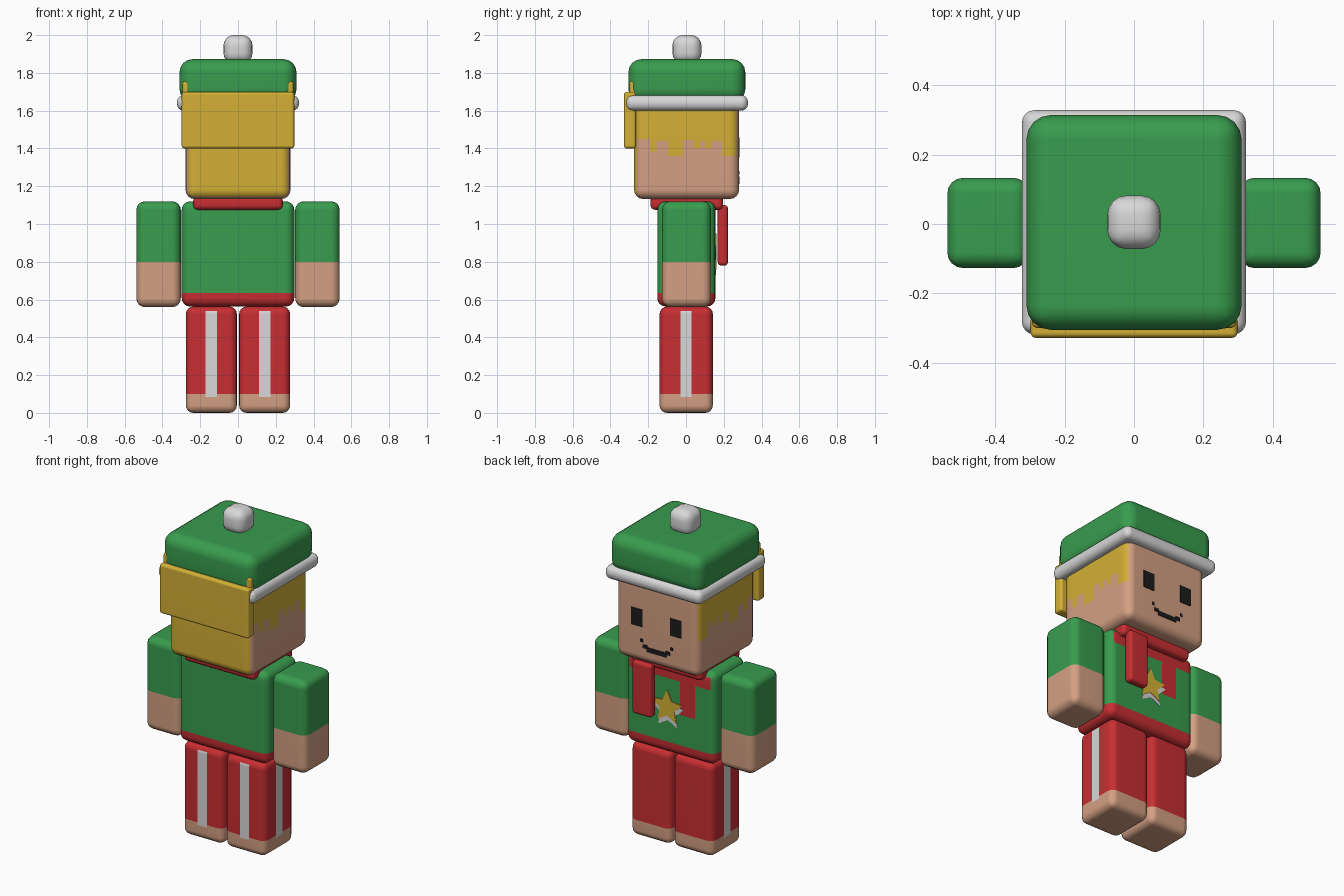
import bpy, bmesh, math
from mathutils import Vector

if "Cube" in bpy.data.objects:
    bpy.data.objects.remove(bpy.data.objects["Cube"], do_unlink=True)


def srgb(r, g, b):
    return tuple(((c / 255 + 0.055) / 1.055) ** 2.4 for c in (r, g, b)) + (1.0,)


def material(name, rgba):
    m = bpy.data.materials.new(name)
    m.use_nodes = True
    m.diffuse_color = rgba
    bsdf = next(n for n in m.node_tree.nodes if n.type == 'BSDF_PRINCIPLED')
    bsdf.inputs["Base Color"].default_value = rgba
    return m


GREEN = material("green cloth", srgb(56, 156, 78))
RED = material("red cloth", srgb(200, 46, 50))
SKIN = material("skin", srgb(212, 160, 131))
HAIR = material("blond hair", srgb(212, 176, 54))
WHITE = material("white trim", srgb(216, 216, 216))
BLACK = material("black", srgb(28, 28, 28))


def finish(name, bm, mats, smooth):
    bmesh.ops.recalc_face_normals(bm, faces=bm.faces)
    me = bpy.data.meshes.new(name)
    bm.to_mesh(me)
    bm.free()
    for m in mats:
        me.materials.append(m)
    ob = bpy.data.objects.new(name, me)
    bpy.context.scene.collection.objects.link(ob)
    if smooth:
        me.shade_smooth()
        ob.modifiers.new("even shading", 'WEIGHTED_NORMAL')
    return ob


def box(name, xs, ys, zs, radius, mats, cuts=(), rule=None):
    """Rounded box; cuts are (axis, positions), rule picks a material per face."""
    bm = bmesh.new()
    bmesh.ops.create_cube(bm, size=1)
    spans = (xs, ys, zs)
    for v in bm.verts:
        v.co = Vector([(a + b) / 2 + c * (b - a) for c, (a, b) in zip(v.co, spans)])
    bmesh.ops.bevel(bm, geom=bm.edges[:], offset=radius, segments=4,
                    profile=0.5, affect='EDGES', clamp_overlap=True)
    for axis, places in cuts:
        normal = Vector([float(i == axis) for i in range(3)])
        for p in places:
            bmesh.ops.bisect_plane(bm, geom=bm.verts[:] + bm.edges[:] + bm.faces[:],
                                   plane_co=normal * p, plane_no=normal, dist=1e-5)
    if rule:
        bm.normal_update()
        for f in bm.faces:
            f.material_index = rule(f.calc_center_median(), f.normal)
    return finish(name, bm, mats, True)


def plate(name, points, y, mat, thick=0.005):
    """Thin prism from an x-z outline, lying on a surface facing +y."""
    bm = bmesh.new()
    face = bm.faces.new([bm.verts.new((x, y - 0.002, z)) for x, z in points])
    out = bmesh.ops.extrude_face_region(bm, geom=[face])
    moved = [v for v in out["geom"] if isinstance(v, bmesh.types.BMVert)]
    bmesh.ops.translate(bm, verts=moved, vec=(0, thick, 0))
    return finish(name, bm, [mat], False)


def rect(x, z, w, h):
    return [(x - w / 2, z - h / 2), (x + w / 2, z - h / 2),
            (x + w / 2, z + h / 2), (x - w / 2, z + h / 2)]


def star(x, z, r):
    return [(x + k * math.sin(i * math.pi / 5), z + k * math.cos(i * math.pi / 5))
            for i in range(10) for k in [r if i % 2 == 0 else r * 0.48]]


# Legs with bare feet and side stripes, arms with bare hands
for side, s in (("left", 1), ("right", -1)):
    mid = 0.141 * s

    def leg_paint(c, n, mid=mid):
        striped = 0.085 < c.z < 0.55 and (
            (n.y < -0.9 and abs(c.x - mid) < 0.031) or
            (abs(n.x) > 0.9 and abs(c.y) < 0.03))
        return 2 if striped else int(c.z < 0.1)

    box(side + "_leg", (mid - 0.135, mid + 0.135), (-0.14, 0.142), (0, 0.563), 0.04,
        [RED, SKIN, WHITE],
        [(0, (mid - 0.031, mid + 0.031)), (1, (-0.03, 0.03)), (2, (0.085, 0.1, 0.548))],
        leg_paint)
    arm = sorted((0.303 * s, 0.538 * s))
    box(side + "_arm", arm, (-0.127, 0.133), (0.56, 1.12), 0.045, [GREEN, SKIN],
        [(2, (0.8,))], lambda c, n: int(c.z < 0.8))


# Torso with a red hem, and the scarf's collar and flat end on the chest
def torso_paint(c, n):
    chest = n.y > 0.9 and (
        (c.z > 1.02 and abs(c.x) < 0.28) or (c.z > 0.82 and -0.17 < c.x < -0.07))
    return int(c.z < 0.636 or chest)


box("torso", (-0.298, 0.298), (-0.152, 0.156), (0.563, 1.12), 0.045, [GREEN, RED],
    [(2, (0.636, 0.82, 1.02)), (0, (-0.17, -0.07))], torso_paint)
box("scarf_collar", (-0.237, 0.237), (-0.188, 0.196), (1.075, 1.15), 0.025, [RED])
box("scarf_tail", (0.08, 0.21), (0.168, 0.222), (0.78, 1.1), 0.018, [RED])

# Star badge with a white underlay
plate("star_shadow", star(0.01, 0.82, 0.11), 0.156, WHITE, 0.004)
plate("star_badge", star(0.015, 0.845, 0.105), 0.156, HAIR, 0.007)

# Head with hair locks hanging down the sides: (start y, bottom z)
locks = [(-0.3, 1.45), (-0.19, 1.385), (-0.155, 1.44), (-0.095, 1.36), (-0.015, 1.445),
         (0.04, 1.4), (0.075, 1.44), (0.1, 1.4), (0.135, 1.44), (0.19, 1.36)]


def head_paint(c, n):
    bottom = [z for y, z in locks if y < c.y][-1]
    if n.y < -0.6:
        return 1
    return int(abs(n.x) > 0.6 and c.z > bottom)


box("head", (-0.278, 0.278), (-0.275, 0.281), (1.132, 1.69), 0.05, [SKIN, HAIR],
    [(1, [y for y, z in locks[1:]]), (2, sorted({z for y, z in locks}))], head_paint)

# Face
for side, s in (("left", 1), ("right", -1)):
    plate(side + "_eye", rect(0.13 * s, 1.405, 0.075, 0.105), 0.281, BLACK)
    plate(side + "_mouth_corner", rect(0.1 * s, 1.272, 0.018, 0.018), 0.281, BLACK)
    plate(side + "_smile_end", rect(0.075 * s, 1.24, 0.03, 0.022), 0.281, BLACK)
plate("mouth", rect(0, 1.226, 0.13, 0.028), 0.281, BLACK)

# Back hair and the tufts showing at the hat's corners
box("back_hair", (-0.298, 0.298), (-0.328, -0.265), (1.4, 1.7), 0.015, [HAIR])
for side, s in (("left", 1), ("right", -1)):
    tuft = sorted((0.255 * s, 0.294 * s))
    box(side + "_hair_tuft", tuft, (-0.3, -0.258), (1.6, 1.757), 0.016, [HAIR])

# Hat with white brim and pompom
box("hat_brim", (-0.323, 0.323), (-0.318, 0.328), (1.6, 1.682), 0.036, [WHITE])
box("hat_crown", (-0.31, 0.31), (-0.305, 0.314), (1.645, 1.873), 0.07, [GREEN])
box("hat_pompom", (-0.077, 0.077), (-0.072, 0.082), (1.85, 2.0), 0.055, [WHITE])
